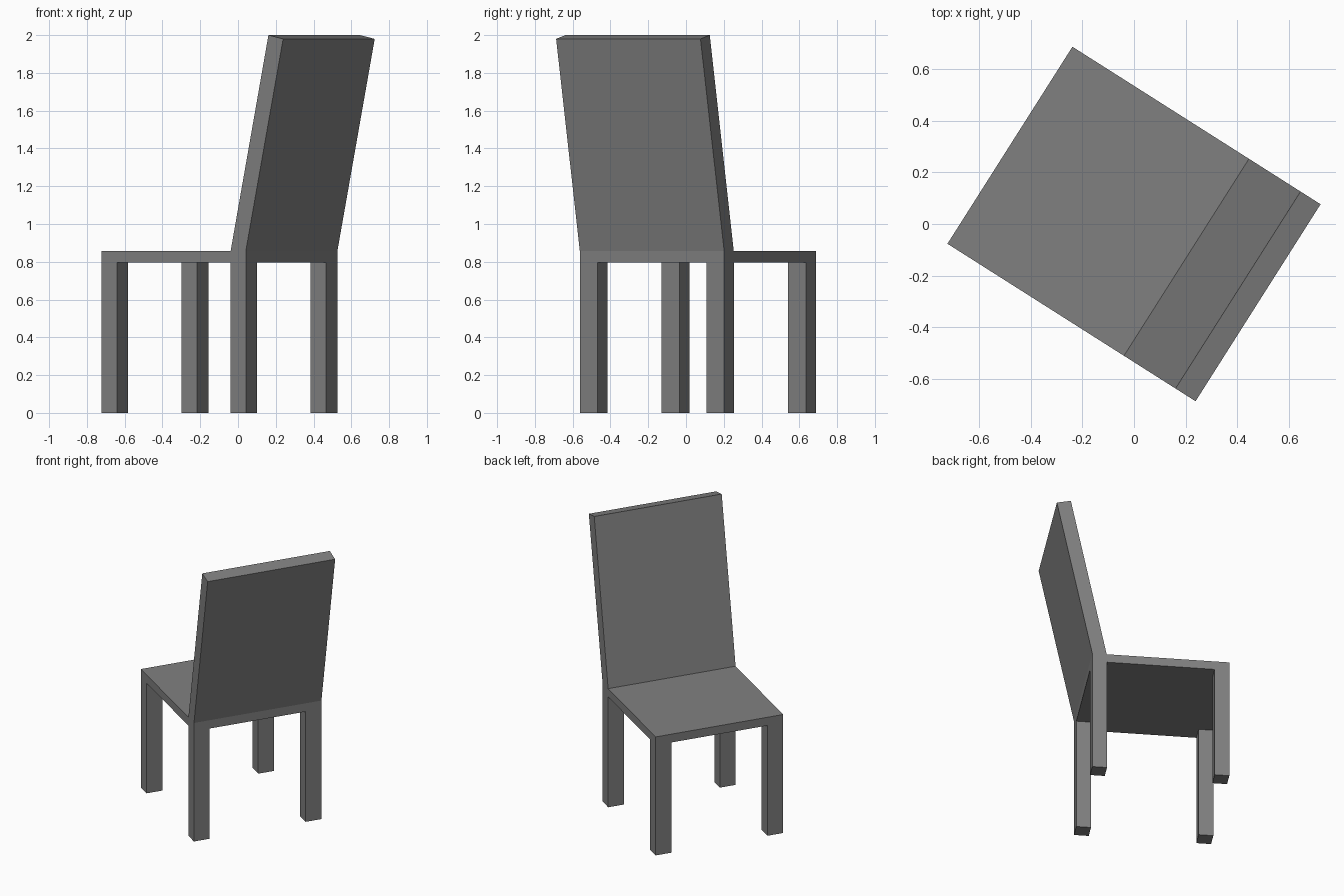
import bpy, bmesh, math
from mathutils import Matrix

if "Cube" in bpy.data.objects:
    bpy.data.objects.remove(bpy.data.objects["Cube"])

WIDTH = 0.905          # across the chair
FRONT, REAR = -0.57, 0.336   # seat depth range in the chair's own frame
LEG_D, LEG_W = 0.097, 0.112
SEAT_Z, SEAT_TOP = 0.797, 0.857
TURN = Matrix.Rotation(math.radians(-32.4), 4, 'Z')  # chair stands turned

grey = bpy.data.materials.new("grey")
grey.diffuse_color = (0.216, 0.216, 0.216, 1)
grey.use_nodes = True
grey.node_tree.nodes["Principled BSDF"].inputs["Base Color"].default_value = grey.diffuse_color


def extrude_profile(name, profile, y0, y1):
    """Side profile of (depth, height) points, extruded across from y0 to y1."""
    bm = bmesh.new()
    face = bm.faces.new([bm.verts.new((x, y0, z)) for x, z in profile])
    ext = bmesh.ops.extrude_face_region(bm, geom=[face])
    verts = [g for g in ext["geom"] if isinstance(g, bmesh.types.BMVert)]
    bmesh.ops.translate(bm, verts=verts, vec=(0, y1 - y0, 0))
    bmesh.ops.recalc_face_normals(bm, faces=bm.faces)
    bm.transform(TURN)
    mesh = bpy.data.meshes.new(name)
    bm.to_mesh(mesh)
    bm.free()
    mesh.materials.append(grey)
    obj = bpy.data.objects.new(name, mesh)
    bpy.context.collection.objects.link(obj)
    return obj


def rect(x0, x1, z0, z1):
    return [(x0, z0), (x1, z0), (x1, z1), (x0, z1)]


H = WIDTH / 2

# Seat slab
extrude_profile("seat", rect(FRONT, REAR, SEAT_Z, SEAT_TOP), -H, H)

# Leaning backrest, flush with the seat's rear edge
extrude_profile("backrest", [(0.241, SEAT_TOP), (REAR, SEAT_TOP),
                             (0.57, 1.98), (0.478, 2.0)], -H, H)

# Four square legs flush with the seat corners
for end, x0 in (("front", FRONT), ("rear", REAR - LEG_D)):
    for side, y0 in (("right", -H), ("left", H - LEG_W)):
        extrude_profile(f"{end}_{side}_leg", rect(x0, x0 + LEG_D, 0, SEAT_Z),
                        y0, y0 + LEG_W)
